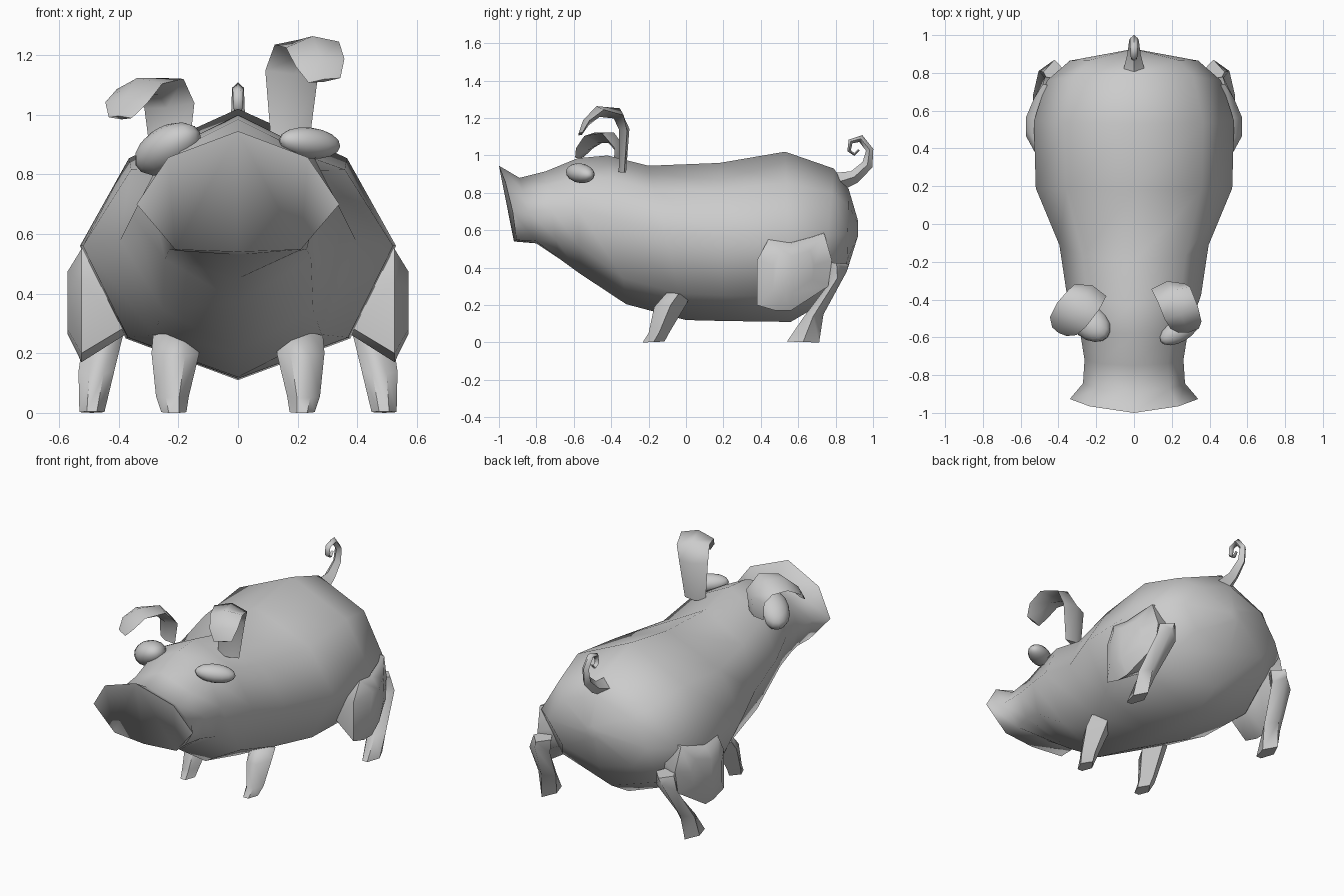
import bpy, bmesh, math
from mathutils import Vector

if "Cube" in bpy.data.objects:
    bpy.data.objects.remove(bpy.data.objects["Cube"])


def loft(name, rings, angle=50):
    """Skin a list of equal-length point rings and cap both ends."""
    bm = bmesh.new()
    loops = [[bm.verts.new(p) for p in ring] for ring in rings]
    n = len(loops[0])
    for a, b in zip(loops, loops[1:]):
        for i in range(n):
            j = (i + 1) % n
            bm.faces.new((a[i], a[j], b[j], b[i]))
    for cap in (loops[0], loops[-1]):
        bmesh.ops.triangulate(bm, faces=[bm.faces.new(cap)])
    bmesh.ops.recalc_face_normals(bm, faces=bm.faces)
    me = bpy.data.meshes.new(name)
    bm.to_mesh(me)
    bm.free()
    me.shade_smooth()
    me.set_sharp_from_angle(angle=math.radians(angle))
    ob = bpy.data.objects.new(name, me)
    bpy.context.collection.objects.link(ob)
    return ob


def ribbon(name, path, side):
    """Tapered strip; path rows are x, y, z, half width, half thickness."""
    pts = [Vector(p[:3]) for p in path]
    side = Vector(side).normalized()
    rings = []
    for i, p in enumerate(pts):
        t = (pts[min(i + 1, len(pts) - 1)] - pts[max(i - 1, 0)]).normalized()
        s = (side - t * side.dot(t)).normalized()
        n = t.cross(s)
        w, h = path[i][3:]
        rings.append([p + s * w, p + n * h, p - s * w, p - n * h])
    return loft(name, rings, 80)


def body_ring(yt, yb, zt, zm, zb, w, k=0.71, drop=0.69, bow=0.0):
    """Octagonal section sheared from yt (top) to yb (bottom)."""
    up, lo = zm + (zt - zm) * 0.64, zm - (zm - zb) * drop
    pts = [(0, zt), (.69 * w, up), (w, zm), (k * w, lo), (0, zb),
           (-k * w, lo), (-w, zm), (-.69 * w, up)]
    return [(x, yb + (yt - yb) * (z - zb) / (zt - zb) + bow * abs(x) / w, z)
            for x, z in pts]


# Body with flared snout: y top, y bottom, z top, z middle, z bottom, half width,
# then lower corner width, lower corner drop and backward bow
body = [
    (-1.0, -.92, .945, .70, .54, .34, .62, .95, .025),
    (-.89, -.80, .88, .70, .53, .27, .75, .92),
    (-.75, -.68, .915, .71, .45, .262, .88, .62),
    (-.58, -.57, .985, .71, .37, .285, .86, .57),
    (-.42, -.32, 1.0, .66, .205, .355),
    (-.20, .0, .945, .58, .12, .395),
    (.18, .20, .96, .56, .115, .52),
    (.53, .56, 1.02, .56, .11, .53),
    (.79, .73, .93, .57, .21, .46),
    (.87, .86, .82, .58, .38, .34),
    (.92, .92, .65, .61, .57, .04),
]
loft("body", [body_ring(*r) for r in body], 78)

# Eyes: bulging ellipsoids angled along the head, left one larger and tilted
for name, loc, size, tilt, turn in (
        ("right_eye", (.24, -.565, .905), (.115, .06, .052), 6, 30),
        ("left_eye", (-.235, -.52, .885), (.135, .09, .075), -26, -40)):
    bpy.ops.mesh.primitive_uv_sphere_add(segments=16, ring_count=8, radius=1, location=loc)
    eye = bpy.context.object
    eye.name = name
    eye.scale = size
    eye.rotation_euler = (0, math.radians(tilt), math.radians(turn))
    eye.data.shade_smooth()

# Ears: floppy strips folding forward
ribbon("right_ear", [
    (.175, -.34, .91, .065, .02), (.18, -.33, 1.14, .09, .028),
    (.21, -.37, 1.225, .095, .032), (.25, -.47, 1.235, .095, .03),
    (.275, -.535, 1.175, .085, .02), (.29, -.565, 1.115, .055, .01)], (1, .15, .05))
ribbon("left_ear", [
    (-.23, -.36, .91, .075, .02), (-.23, -.35, 1.03, .09, .028),
    (-.265, -.40, 1.095, .10, .032), (-.33, -.48, 1.095, .10, .03),
    (-.375, -.54, 1.04, .085, .02), (-.395, -.57, .99, .045, .01)], (1, -.4, .2))

# Curly tail
tail = [(.82, .86, .055, .05), (.90, .885, .035, .035), (.97, .95, .026, .03),
        (.982, 1.03, .022, .02), (.935, 1.09, .02, .02), (.88, 1.075, .017, .014),
        (.872, 1.025, .015, .01), (.90, 1.005, .012, .008), (.925, 1.03, .008, .005)]
ribbon("tail", [(0, y, z, w, h) for y, z, w, h in tail], (1, 0, 0))

# Thigh outline (y, z), foreleg and shin rings (x centre, half width, front y/z, back y/z)
thigh = [(.38, .44), (.44, .55), (.56, .53), (.74, .58), (.78, .44),
         (.76, .30), (.56, .17), (.48, .17), (.38, .20)]
foreleg = [(.21, .075, -.10, .27, .02, .25), (.21, .08, -.17, .19, .005, .21),
           (.22, .055, -.20, .05, -.085, .06), (.215, .042, -.232, 0, -.115, .005)]
shin = [(.42, .06, .74, .43, .87, .42), (.435, .07, .76, .31, .86, .38),
        (.475, .06, .625, .13, .735, .15), (.49, .042, .54, .005, .712, 0)]


def leg(name, rows, s):
    rings = []
    for x, w, y0, z0, y1, z1 in rows:
        ym, zm = (y0 + y1) / 2, (z0 + z1) / 2
        rings.append([(s * (x - w), ym, zm), (s * (x - w * .4), y0, z0),
                      (s * (x + w * .4), y0, z0), (s * (x + w), ym, zm),
                      (s * x, y1, z1)])
    return loft(name, rings, 60)


for s, side in ((1, "right"), (-1, "left")):
    leg(side + "_front_leg", foreleg, s)
    leg(side + "_hind_shin", shin, s)
    # Thigh bulges outward, pinches to a low outer edge, leans in at the rear
    rings = []
    for x, f, lift in ((.38, .85, .06), (.525, 1, 0), (.572, .55, 0)):
        rings.append([(s * (x - max(0, y - .6) * .3), .57 + (y - .57) * f,
                       .38 + lift + (z - .38) * f) for y, z in thigh])
    loft(side + "_thigh", rings, 60)
